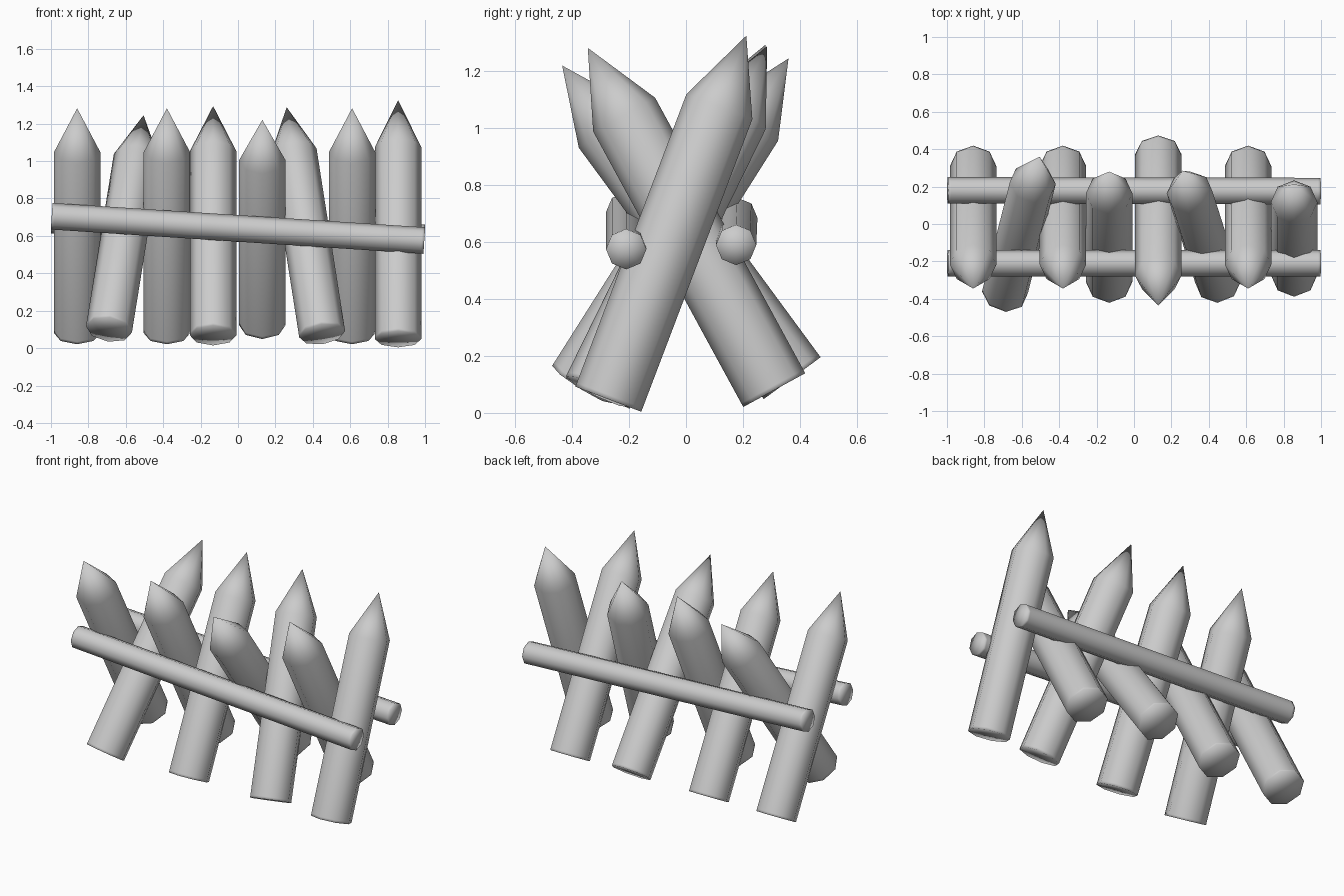
import bpy, bmesh
from mathutils import Vector

if "Cube" in bpy.data.objects:
    bpy.data.objects.remove(bpy.data.objects["Cube"])

SIDES = 8


def log(name, start, end, radius, tip=0.0):
    """Eight-sided log from start to end, optionally sharpened at the end."""
    a, b = Vector(start), Vector(end)
    axis = b - a
    length = axis.length
    body = length - tip
    bm = bmesh.new()
    bmesh.ops.create_cone(bm, cap_ends=True, segments=SIDES,
                          radius1=radius, radius2=radius, depth=body)
    bmesh.ops.translate(bm, verts=bm.verts, vec=(0, 0, body / 2))

    # support loops keep the shading tight near the flat ends
    for z in [0.015] + ([] if tip else [body - 0.015]):
        bmesh.ops.bisect_plane(bm, geom=bm.verts[:] + bm.edges[:] + bm.faces[:],
                               plane_co=(0, 0, z), plane_no=(0, 0, 1))

    # fan caps, the top one raised into a point for stakes
    caps = [f for f in bm.faces if len(f.verts) == SIDES]
    for cap in caps:
        top = cap.calc_center_median().z > body / 2
        centre = bmesh.ops.poke(bm, faces=[cap])["verts"][0]
        if top:
            centre.co.z += tip
    for f in bm.faces:
        f.smooth = True
    bmesh.ops.recalc_face_normals(bm, faces=bm.faces)

    mesh = bpy.data.meshes.new(name)
    bm.to_mesh(mesh)
    bm.free()
    obj = bpy.data.objects.new(name, mesh)
    obj.location = a
    obj.rotation_mode = 'QUATERNION'
    obj.rotation_quaternion = Vector((0, 0, 1)).rotation_difference(axis)
    bpy.context.collection.objects.link(obj)
    return obj


# stakes leaning toward the front
for x in (-0.86, -0.38, 0.61):
    log("front_leaning_stake", (x, 0.31, 0.08), (x, -0.345, 1.282), 0.124, 0.267)
log("front_leaning_stake", (0.13, 0.373, 0.122), (0.13, -0.435, 1.22), 0.124, 0.267)

# stakes leaning toward the back
back_stakes = [
    ((-0.69, -0.365, 0.10), (-0.505, 0.36, 1.245)),
    ((-0.133, -0.31, 0.068), (-0.133, 0.28, 1.294)),
    ((0.45, -0.31, 0.075), (0.26, 0.285, 1.288)),
    ((0.856, -0.273, 0.048), (0.856, 0.212, 1.325)),
]
for base, point in back_stakes:
    log("back_leaning_stake", base, point, 0.124, 0.267)

# cross rails, both sloping down to the right
log("front_rail", (-0.996, -0.21, 0.705), (0.996, -0.21, 0.575), 0.071)
log("back_rail", (-0.996, 0.18, 0.685), (0.996, 0.176, 0.59), 0.071)
